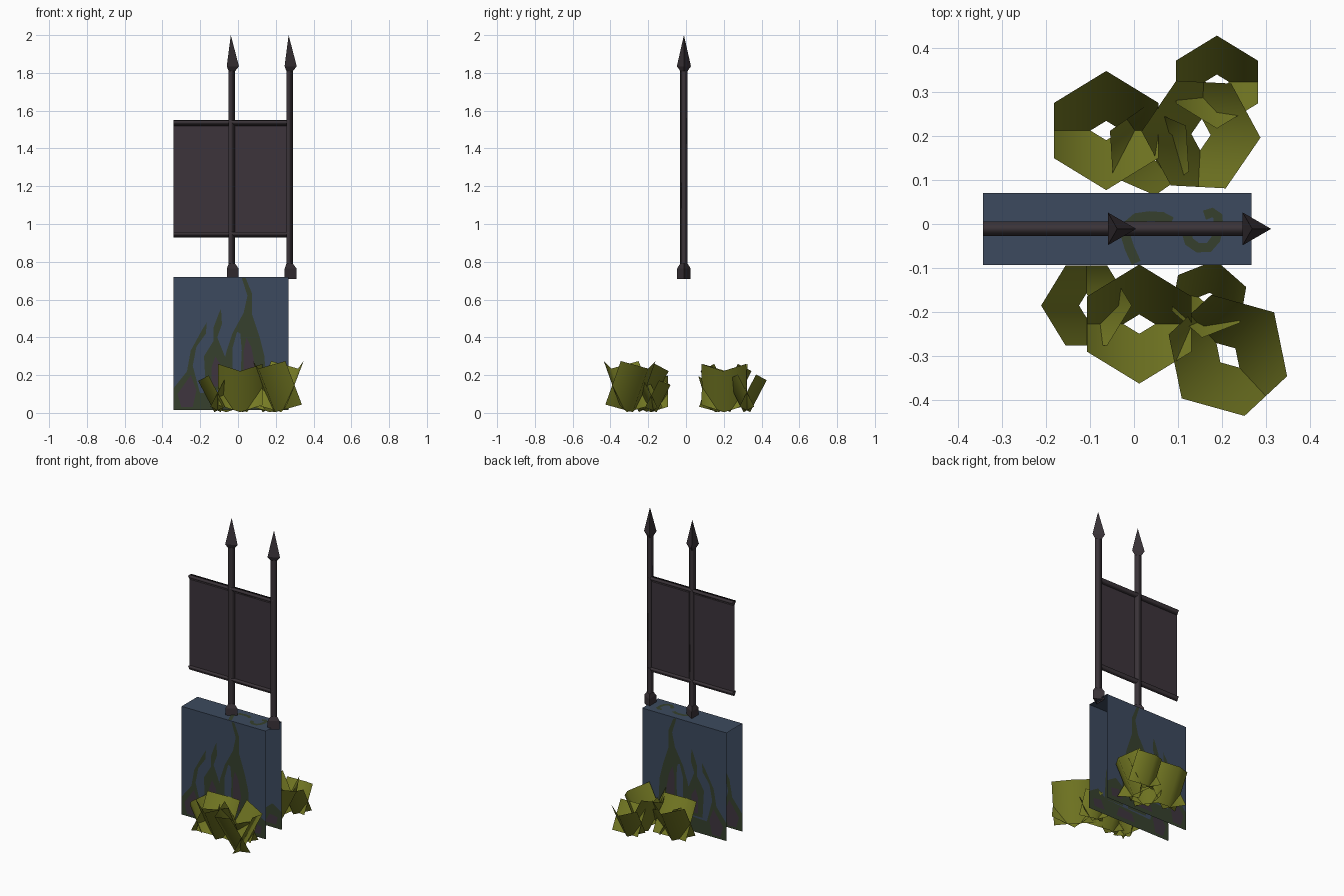
import bpy, bmesh, math
from mathutils import Vector, Matrix

if "Cube" in bpy.data.objects:
    bpy.data.objects.remove(bpy.data.objects["Cube"])


def mat(name, r, g, b):
    m = bpy.data.materials.new(name)
    lin = [((c / 255 + 0.055) / 1.055) ** 2.4 for c in (r, g, b)]
    m.diffuse_color = (*lin, 1)
    m.use_nodes = True
    m.node_tree.nodes["Principled BSDF"].inputs["Base Color"].default_value = m.diffuse_color
    return m


STONE = mat("blue_stone", 60, 74, 94)
MOSS = mat("dark_moss", 54, 64, 45)
STAIN = mat("purple_stain", 62, 53, 62)
IRON = mat("dark_iron", 58, 51, 56)
CLOTH = mat("dark_cloth", 60, 52, 59)
LEAF = mat("olive_leaf", 118, 123, 36)


def make(name, polys, material, smooth=False):
    """Object from a list of polygons (each a list of 3D points)."""
    bm = bmesh.new()
    for p in polys:
        bm.faces.new([bm.verts.new(v) for v in p])
    bmesh.ops.remove_doubles(bm, verts=bm.verts, dist=1e-5)
    for f in bm.faces:
        f.smooth = smooth
    me = bpy.data.meshes.new(name)
    bm.to_mesh(me)
    bm.free()
    me.materials.append(material)
    ob = bpy.data.objects.new(name, me)
    bpy.context.collection.objects.link(ob)
    return ob


def lathe(profile, sides=3):
    """Polygons of a (radius, height) profile turned round z, one corner on +x."""
    polys = []
    for (r0, z0), (r1, z1) in zip(profile, profile[1:]):
        for i in range(sides):
            a, b = (2 * math.pi * k / sides for k in (i, i + 1))
            pt = lambda r, t, z: Vector((r * math.cos(t), r * math.sin(t), z))
            quad = [pt(r0, a, z0), pt(r0, b, z0), pt(r1, b, z1), pt(r1, a, z1)]
            polys.append(quad[:3] if r1 == 0 else quad)
    return polys


X0, X1, Y0, Y1, ZB, ZT = -0.342, 0.267, -0.093, 0.07, 0.015, 0.72
YP = -0.011   # plane of poles and banner

# Wall: front, top and back panels, open ends and bottom
make("wall", [
    [(X0, Y0, ZB), (X1, Y0, ZB), (X1, Y0, ZT), (X0, Y0, ZT)],
    [(X0, Y0, ZT), (X1, Y0, ZT), (X1, Y1, ZT), (X0, Y1, ZT)],
    [(X0, Y1, ZT), (X1, Y1, ZT), (X1, Y1, ZB), (X0, Y1, ZB)]], STONE)

# Painted growth on the wall: moss tongues with stained cores
moss = [
    [(.02, .715), (.04, .715), (.075, .63), (.075, .52), (.115, .40), (.14, .30), (.15, .12),
     (.01, .12), (.02, .33), (.012, .42), (-.005, .43), (-.03, .34), (-.03, .12), (-.11, .12),
     (-.06, .33), (-.03, .42), (.03, .53), (.05, .62)],
    [(-.09, .55), (-.085, .47), (-.11, .40), (-.07, .30), (-.06, .12), (-.17, .12),
     (-.18, .30), (-.13, .38), (-.13, .45), (-.1, .53)],
    [(-.165, .48), (-.17, .42), (-.22, .35), (-.24, .25), (-.2, .1), (X0, .1),
     (X0, .13), (-.27, .22), (-.25, .33), (-.19, .44)],
    [(X0, ZB), (X1, ZB), (X1, .13), (.2, .17), (.14, .12), (X0, .1)]]
stain = [
    [(.045, .40), (.07, .35), (.09, .25), (.08, .15), (.03, .15), (.03, .33)],
    [(-.12, .30), (-.09, .25), (-.1, .14), (-.14, .14), (-.14, .24)],
    [(-.25, .2), (-.22, .12), (-.24, .03), (-.3, .03), (-.32, .1)],
    [(.18, .1), (.24, .09), (.23, .04), (.15, .04)],
    [(-.06, .09), (.04, .1), (.06, .04), (-.08, .04)]]
for name, shapes, material, off in (("moss_growth", moss, MOSS, .002), ("stain_patches", stain, STAIN, .004)):
    polys = []
    for y in (Y0, Y1):
        for side in (1, -1):
            for s in shapes:
                p = [(x, y + side * off, z) for x, z in s]
                polys.append(p if side > 0 else p[::-1])
    make(name, polys, material)

# Curling moss ribbons on top of the wall
ribbons = [
    [(.085, .005), (.065, .016), (.035, .018), (.005, .014), (-.012, .0), (-.018, -.03), (-.01, -.055), (.005, -.088)],
    [(.12, -.022), (.125, -.04), (.145, -.054), (.17, -.053), (.185, -.035), (.192, -.01), (.19, .018), (.178, .026), (.16, .02)]]
polys = []
for path in ribbons:
    pts = [Vector(p) for p in path]
    edge = []
    for i, p in enumerate(pts):
        d = (pts[min(i + 1, len(pts) - 1)] - pts[max(i - 1, 0)]).normalized()
        n = Vector((-d.y, d.x)) * 0.011
        edge.append(((*(p + n), ZT + .002), (*(p - n), ZT + .002)))
    polys += [[a[0], a[1], b[1], b[0]] for a, b in zip(edge, edge[1:])]
make("top_moss", polys, MOSS)

# Two spear poles: three-sided socket, shaft and tip
for i, x in enumerate((-0.038, 0.268)):
    for part, prof, smooth in (
            ("socket", [(.041, .71), (.041, .765), (.023, .79)], False),
            ("shaft", [(.023, .78), (.023, 1.82)], True),
            ("spear_tip", [(.023, 1.81), (.043, 1.835), (0, 2.0)], False)):
        ob = make(f"{part}_{i + 1}", lathe(prof), IRON, smooth)
        ob.location = (x, YP, 0)

# Banner cloth and its two crossbars
make("banner", [[(X0, YP, .94), (.267, YP, .94), (.267, YP, 1.55), (X0, YP, 1.55)]], CLOTH)
for name, z in (("top_crossbar", 1.538), ("bottom_crossbar", .948)):
    bar = make(name, lathe([(.019, 0), (.019, .612)]), IRON, True)
    bar.matrix_world = Matrix.Translation((X0, YP, z)) @ Matrix.Rotation(math.pi / 2, 4, 'Y')


def bush(name, x, y, size, axis):
    """Two folded leaf cards leaning apart, crossing each other low down."""
    lean = Matrix.Rotation(math.radians(27.5), 3, 'Y')
    polys = []
    for turn in (axis, axis + 180):
        spin = Matrix.Rotation(math.radians(turn), 3, 'Z')
        base = Vector((.022, 0, 0))
        # fold line on the outside, side edges set back
        cols = [(-.082, -.119), (0, 0), (-.082, .119)]
        grid = [[Vector((x, y, 0)) + size * (spin @ (base + lean @ Vector((u, v, h))))
                 for h in (0, .245)] for u, v in cols]
        polys += [[a[0], b[0], b[1], a[1]] for a, b in zip(grid, grid[1:])]
    ob = make(name, polys, LEAF, True)
    ob.location.z = 0.004


# Bush clusters in front of and behind the wall
bushes = [(.012, -.227, 1, 90), (.213, -.298, 1.06, 43), (-.108, -.185, .76, 180), (.17, -.17, .66, 80),
          (-.063, .212, 1, 90), (.152, .203, 1.0, -3), (.188, .322, .78, 90), (.035, .165, .75, 35)]
for i, b in enumerate(bushes):
    bush(f"bush_{i + 1}", *b)
